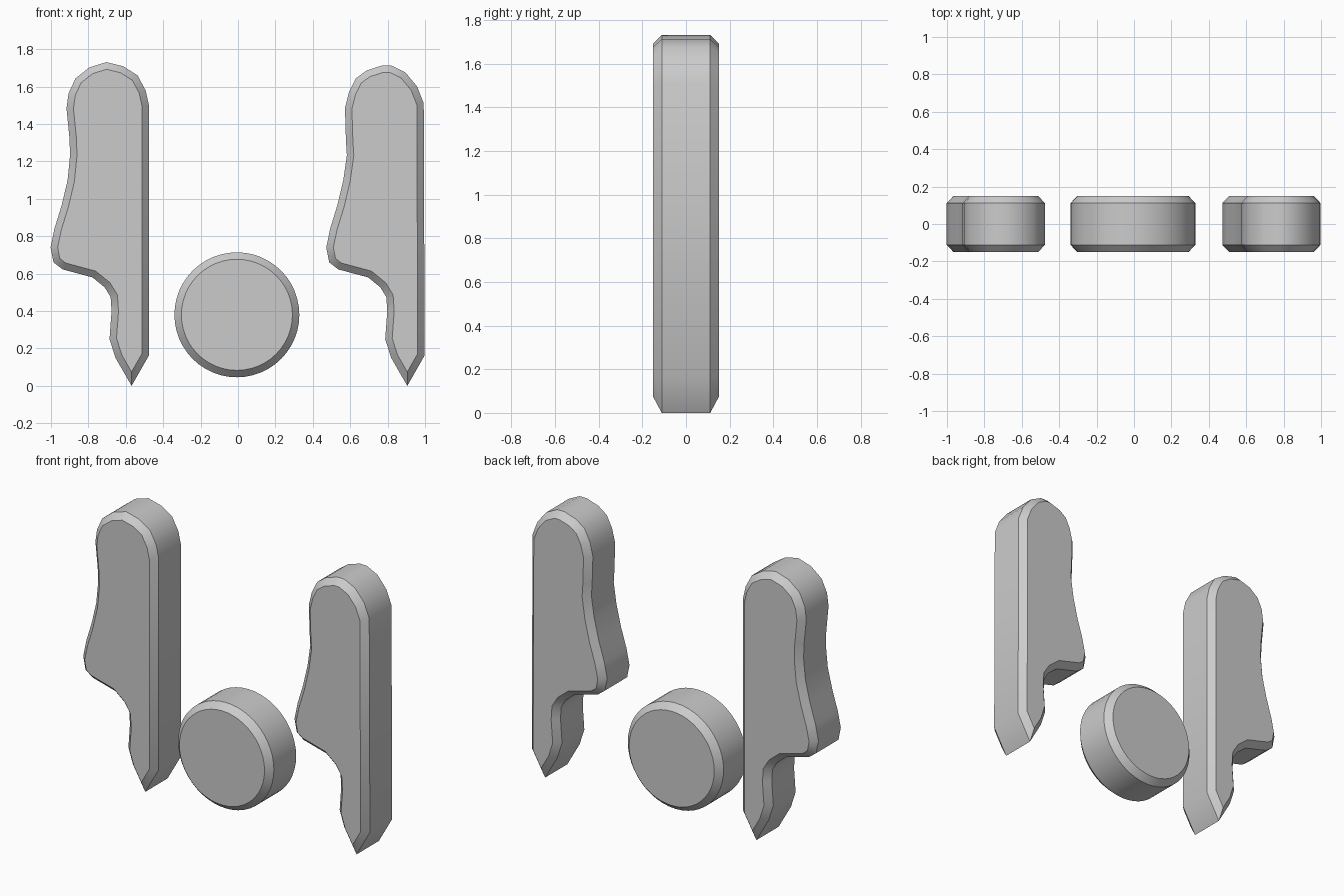
import bpy, bmesh, math
from mathutils import Vector

if "Cube" in bpy.data.objects:
    bpy.data.objects.remove(bpy.data.objects["Cube"])

HALF_Y, BEVEL_Y, INSET = 0.151, 0.04, 0.037


def inset_loop(pts, d):
    """Mitred inward offset of a clockwise outline."""
    out = []
    for i, p in enumerate(pts):
        a = (p - pts[i - 1]).normalized()
        b = (pts[(i + 1) % len(pts)] - p).normalized()
        na, nb = Vector((a.y, -a.x)), Vector((b.y, -b.x))
        out.append(p + (na + nb) * (d / (1 + na.dot(nb))))
    return out


def slab(name, outline, cx, cz):
    """Outline in x/z, extruded along y with chamfered front and back."""
    outer = [Vector(p) for p in outline]
    inner = inset_loop(outer, INSET)
    bm = bmesh.new()
    rows = [(inner, -HALF_Y), (outer, BEVEL_Y - HALF_Y),
            (outer, HALF_Y - BEVEL_Y), (inner, HALF_Y)]
    loops = [[bm.verts.new((p.x, y, p.y)) for p in pts] for pts, y in rows]
    n = len(outer)
    for lo, hi in zip(loops, loops[1:]):
        for i in range(n):
            j = (i + 1) % n
            bm.faces.new((lo[i], lo[j], hi[j], hi[i]))
    bm.faces.new(loops[0])
    bm.faces.new(loops[-1])
    bmesh.ops.recalc_face_normals(bm, faces=bm.faces)
    mesh = bpy.data.meshes.new(name)
    bm.to_mesh(mesh)
    bm.free()
    obj = bpy.data.objects.new(name, mesh)
    obj.location = (cx, 0, cz)
    bpy.context.collection.objects.link(obj)
    bpy.context.view_layer.objects.active = obj
    obj.select_set(True)
    bpy.ops.object.shade_smooth_by_angle(angle=math.radians(33))
    obj.select_set(False)
    return obj


# Shared lower outline: pointed foot, neck and flared heel (relative to the tip)
lower = [(0, 0), (-.086, .15), (-.118, .25), (-.107, .40), (-.112, .475),
         (-.144, .527), (-.209, .58), (-.369, .623), (-.417, .66),
         (-.433, .74), (-.412, .842), (-.374, .965), (-.342, 1.1)]

# Rounded tops differ slightly between the two blades
left_top = [(-.329, 1.233), (-.332, 1.324), (-.348, 1.484), (-.337, 1.564),
            (-.30, 1.644), (-.225, 1.703), (-.134, 1.731), (-.043, 1.708),
            (.032, 1.66), (.075, 1.58), (.093, 1.5), (.093, .163)]
right_top = [(-.323, 1.233), (-.328, 1.313), (-.333, 1.484), (-.312, 1.57),
             (-.275, 1.644), (-.216, 1.687), (-.134, 1.713), (-.086, 1.713),
             (-.01, 1.676), (.053, 1.6), (.088, 1.51), (.093, .163)]

slab("left_blade", lower + left_top, -0.569, 0)
slab("right_blade", lower + right_top, 0.905, 0)

# Central chamfered disc
R, N = 0.334, 48
circle = [(R * math.sin(2 * math.pi * i / N), R * math.cos(2 * math.pi * i / N))
          for i in range(N)]
slab("disc", circle, -0.006, 0.38)
